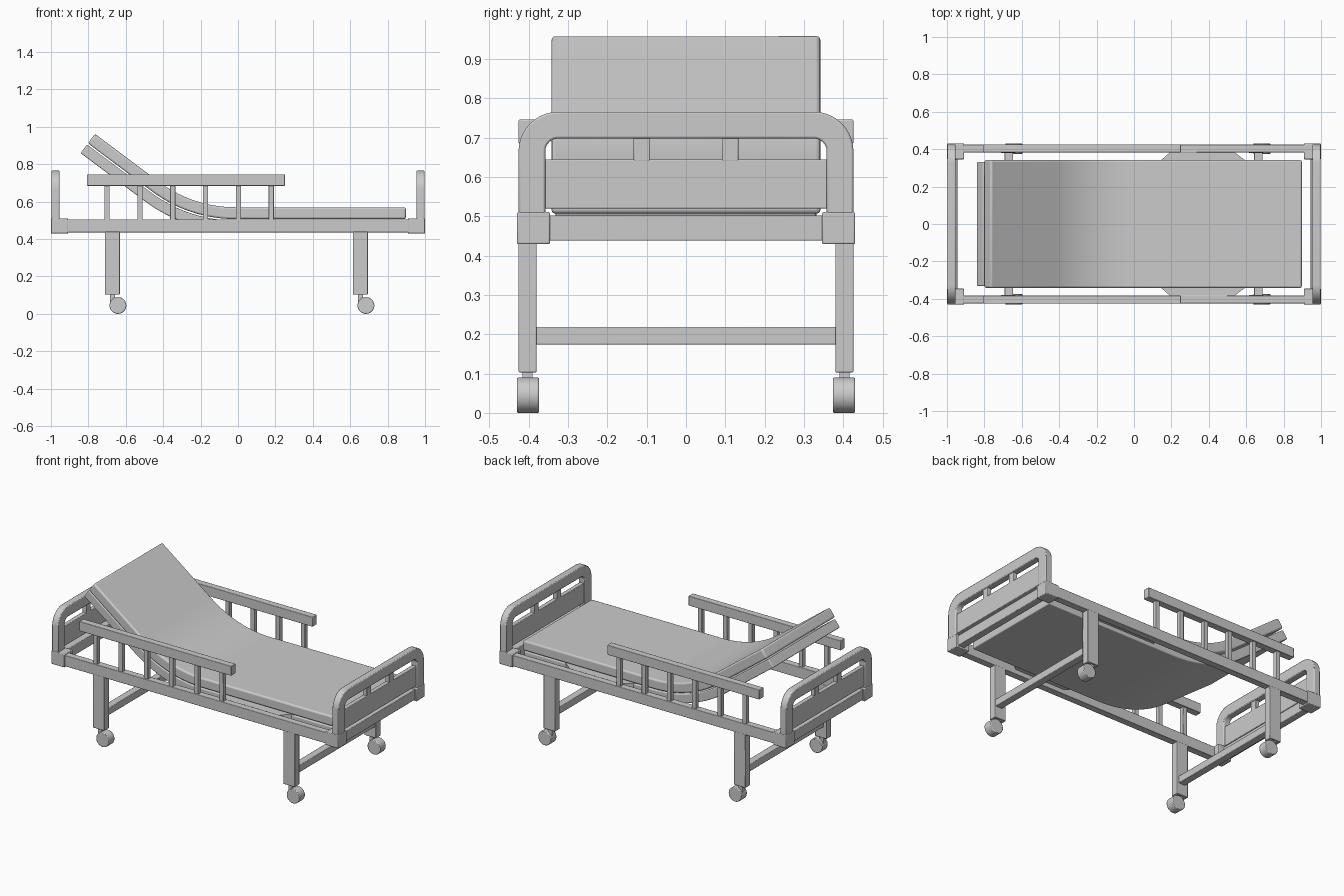
import bpy, bmesh
from math import sin, cos, pi, atan, tan
from mathutils import Vector

if "Cube" in bpy.data.objects:
    bpy.data.objects.remove(bpy.data.objects["Cube"])


def finish(name, bm, bevel=0.0, segs=2):
    bmesh.ops.recalc_face_normals(bm, faces=bm.faces)
    me = bpy.data.meshes.new(name)
    bm.to_mesh(me)
    bm.free()
    ob = bpy.data.objects.new(name, me)
    bpy.context.collection.objects.link(ob)
    if bevel:
        m = ob.modifiers.new("bevel", 'BEVEL')
        m.width, m.segments, m.limit_method = bevel, segs, 'ANGLE'
        m.angle_limit = 0.7
    bpy.ops.object.select_all(action='DESELECT')
    ob.select_set(True)
    bpy.context.view_layer.objects.active = ob
    bpy.ops.object.shade_smooth_by_angle(angle=0.6)
    return ob


def box(name, x, y, z, bevel=0.003):
    bm = bmesh.new()
    bmesh.ops.create_cube(bm, size=1)
    for v in bm.verts:
        for i, (a, b) in enumerate((x, y, z)):
            v.co[i] = a if v.co[i] < 0 else b
    return finish(name, bm, bevel)


def strip(name, side_a, side_b, offset, bevel, segs=2):
    """Band between two matching point rows, extruded by offset."""
    bm = bmesh.new()
    a = [bm.verts.new(p) for p in side_a]
    b = [bm.verts.new(p) for p in side_b]
    faces = [bm.faces.new((a[i], a[i + 1], b[i + 1], b[i])) for i in range(len(a) - 1)]
    r = bmesh.ops.extrude_face_region(bm, geom=faces, use_keep_orig=True)
    bmesh.ops.translate(bm, vec=Vector(offset),
                        verts=[v for v in r['geom'] if isinstance(v, bmesh.types.BMVert)])
    return finish(name, bm, bevel, segs)


# Mattress and base: flat, concentric bend, then raised back
ANG = atan(0.75)
R, CX, TOP = 0.68, -0.015, 0.57
BACK = 0.427


def bent_row(depth, y):
    r, cz = R + depth, TOP + R
    pts = [(0.897, y, cz - r)]
    pts += [(CX - r * sin(ANG * i / 14), y, cz - r * cos(ANG * i / 14)) for i in range(15)]
    x, _, z = pts[-1]
    pts.append((x - BACK * cos(ANG), y, z + BACK * sin(ANG)))
    return pts


def slab(name, d0, d1, half, bevel):
    strip(name, bent_row(d0, -half), bent_row(d1, -half), (0, 2 * half, 0), bevel, 3)


slab("mattress", 0.0, 0.063, 0.342, 0.010)
slab("mattress_base", 0.071, 0.128, 0.332, 0.006)

# Side plates joining the base to the rails
for s in (-1, 1):
    strip("base_side_plate",
          [(0.12, s * 0.32, 0.465), (0.20, s * 0.39, 0.465)],
          [(0.62, s * 0.32, 0.465), (0.53, s * 0.39, 0.465)], (0, 0, 0.036), 0)


def arch_row(r, side_y, x):
    cy, cz = 0.325, 0.665
    pts = [(x, side_y, 0.50)]
    pts += [(x, cy + r * cos(pi / 2 * i / 10), cz + r * sin(pi / 2 * i / 10)) for i in range(11)]
    return pts + [(x, -p[1], p[2]) for p in reversed(pts)]


# Headboard and footboard with end rails and corner blocks
for e, label in ((-1, "head"), (1, "foot")):
    strip(label + "board_arch", arch_row(0.101, 0.426, e * 0.998),
          arch_row(0.033, 0.358, e * 0.998), (-e * 0.044, 0, 0), 0.005)
    xs = sorted((e * 0.990, e * 0.962))
    box(label + "board_panel", xs, (-0.36, 0.36), (0.52, 0.645))
    for s in (-1, 1):
        box(label + "board_divider", xs, (s * 0.112 - 0.021, s * 0.112 + 0.021), (0.64, 0.705))
        box(label + "_corner_block", sorted((e * 1.0, e * 0.908)),
            sorted((s * 0.346, s * 0.43)), (0.429, 0.511), 0.004)
    box(label + "_end_rail", sorted((e * 0.99, e * 0.945)), (-0.36, 0.36), (0.438, 0.502))

# Long side rails and guard rails
for s in (-1, 1):
    box("side_rail", (-0.92, 0.92), sorted((s * 0.382, s * 0.425)), (0.436, 0.505))
    box("guard_top_bar", (-0.808, 0.251), sorted((s * 0.383, s * 0.426)), (0.685, 0.746))
    for i in range(6):
        x = -0.70 + 0.1755 * i
        box("guard_post", (x - 0.014, x + 0.014), sorted((s * 0.391, s * 0.419)), (0.50, 0.69), 0.002)

# Legs, crossbars and casters
for lx, label in ((-0.672, "head"), (0.654, "foot")):
    box(label + "_leg_crossbar", (lx - 0.012, lx + 0.034) if lx > 0 else (lx - 0.020, lx + 0.026),
        (-0.39, 0.39), (0.174, 0.219))
    for s in (-1, 1):
        box(label + "_leg", (lx - 0.04, lx + 0.04), sorted((s * 0.38, s * 0.426)), (0.103, 0.44))
        box("caster_stem", (lx - 0.012, lx + 0.014), sorted((s * 0.39, s * 0.416)), (0.05, 0.106), 0)
        bm = bmesh.new()
        bmesh.ops.create_cone(bm, cap_ends=True, segments=32, radius1=0.045, radius2=0.045, depth=0.057)
        for v in bm.verts:
            v.co = Vector((lx + 0.03 + v.co.x, s * 0.402 + v.co.z, 0.045 + v.co.y))
        finish("caster_wheel", bm, 0.004)
